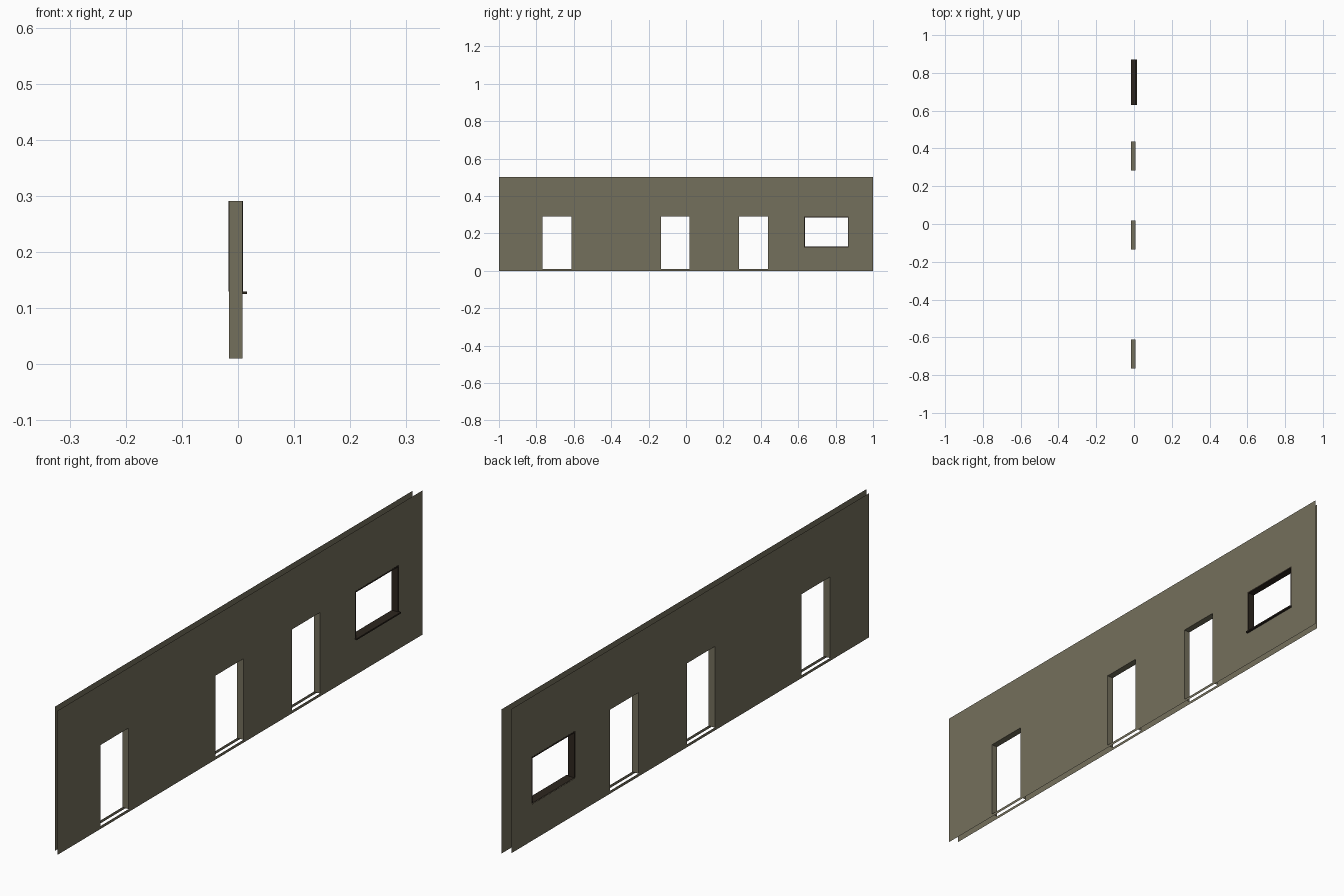
import bpy, bmesh

if "Cube" in bpy.data.objects:
    bpy.data.objects.remove(bpy.data.objects["Cube"])

INNER, OUTER = -0.016, 0.008          # x of the two wall skins
BASE, HEAD, SILL, TOP = 0.01, 0.291, 0.13, 0.5
DOORS = [(-0.766, -0.611), (-0.135, 0.018), (0.284, 0.438)]
WINDOW = (0.63, 0.87)


def material(name, rgb):
    m = bpy.data.materials.new(name)
    m.diffuse_color = (*rgb, 1)
    m.use_nodes = True
    m.node_tree.nodes["Principled BSDF"].inputs["Base Color"].default_value = m.diffuse_color
    return m


wall_mat = material("olive plaster", (0.175, 0.160, 0.107))
frame_mat = material("dark brown wood", (0.026, 0.019, 0.013))


def finish(name, bm, mat):
    bmesh.ops.remove_doubles(bm, verts=bm.verts, dist=1e-5)
    me = bpy.data.meshes.new(name)
    bm.to_mesh(me)
    bm.free()
    me.materials.append(mat)
    ob = bpy.data.objects.new(name, me)
    bpy.context.collection.objects.link(ob)
    return ob


def quad(bm, *pts):
    bm.faces.new([bm.verts.new(p) for p in pts])


def box(name, x, y, z, mat):
    bm = bmesh.new()
    bmesh.ops.create_cube(bm, size=1)
    for v in bm.verts:
        v.co = [r[0] if c < 0 else r[1] for c, r in zip(v.co, (x, y, z))]
    return finish(name, bm, mat)


# Wall skins: a grid of faces, leaving out the openings
def skin(name, x, half, flip):
    bm = bmesh.new()
    ys = sorted([-half, half, *WINDOW] + [e for d in DOORS for e in d])
    zs = [0, BASE, SILL, HEAD, TOP]
    for y0, y1 in zip(ys, ys[1:]):
        for z0, z1 in zip(zs, zs[1:]):
            in_door = (y0, y1) in DOORS and BASE <= z0 < HEAD
            in_window = (y0, y1) == WINDOW and z0 == SILL
            if in_door or in_window:
                continue
            pts = [(x, y0, z0), (x, y1, z0), (x, y1, z1), (x, y0, z1)]
            quad(bm, *(pts[::-1] if flip else pts))
    finish(name, bm, wall_mat)


skin("outer_wall_skin", OUTER, 1.0, False)
skin("inner_wall_skin", INNER, 0.98, True)

# Door reveals: two sides and a head joining the skins
for i, (y0, y1) in enumerate(DOORS):
    bm = bmesh.new()
    path = [(y0, BASE), (y0, HEAD), (y1, HEAD), (y1, BASE)]
    for (ya, za), (yb, zb) in zip(path, path[1:]):
        quad(bm, (INNER, ya, za), (OUTER, ya, za), (OUTER, yb, zb), (INNER, yb, zb))
    bmesh.ops.reverse_faces(bm, faces=bm.faces)
    finish(f"door_reveal_{i + 1}", bm, wall_mat)

# Window frame bars and projecting sill
fx, t = (INNER - 0.0005, OUTER + 0.0005), 0.005
y0, y1 = WINDOW
box("window_side_left", fx, (y0, y0 + t), (SILL, HEAD), frame_mat)
box("window_side_right", fx, (y1 - t, y1), (SILL, HEAD), frame_mat)
box("window_head", fx, (y0, y1), (HEAD - t, HEAD), frame_mat)
box("window_sill", (INNER, 0.016), (y0, y1), (SILL - 0.005, SILL), frame_mat)
